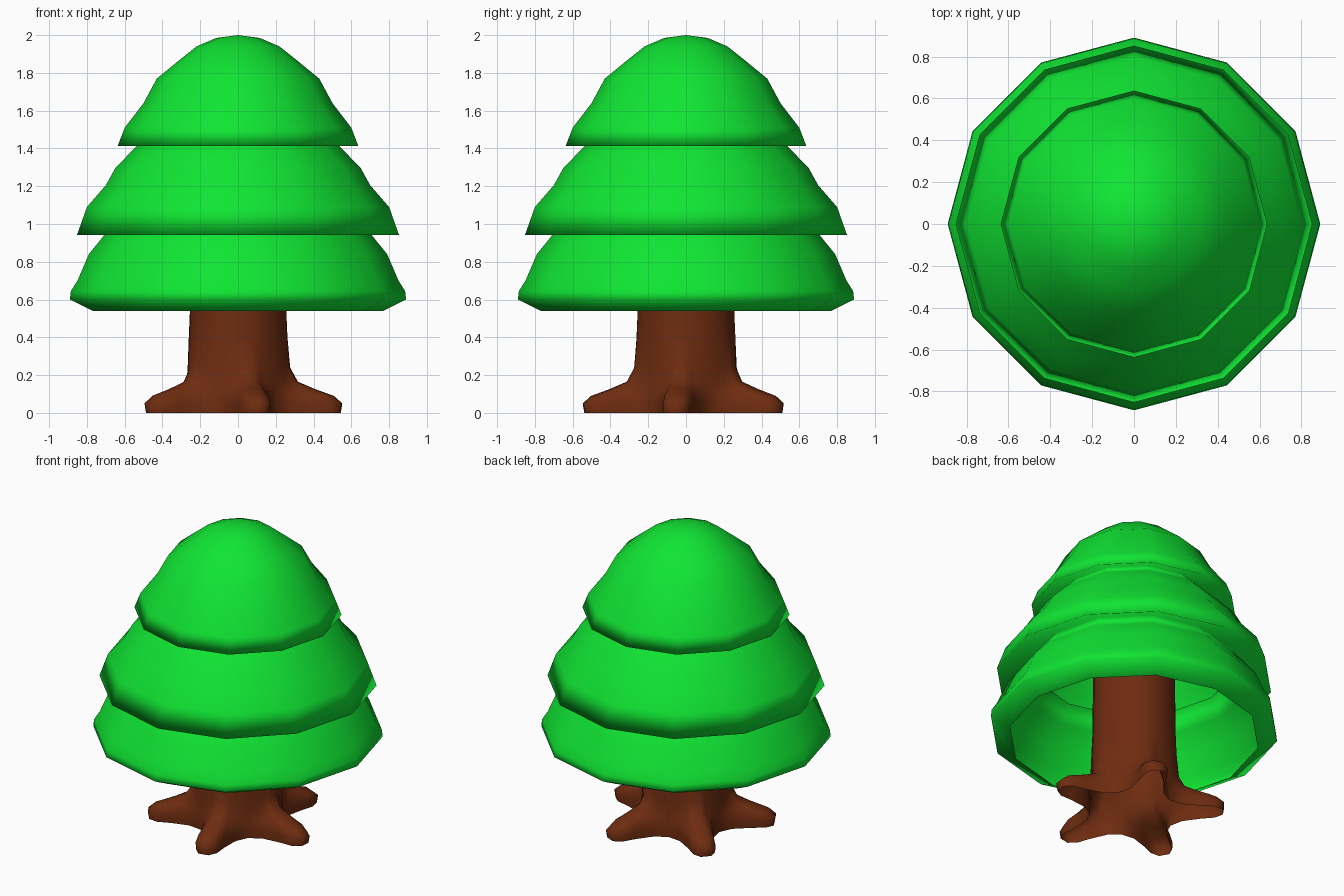
import bpy
from math import sin, cos, tau, radians

if "Cube" in bpy.data.objects:
    bpy.data.objects.remove(bpy.data.objects["Cube"])


def material(name, color):
    m = bpy.data.materials.new(name)
    m.diffuse_color = (*color, 1)
    m.use_nodes = True
    m.node_tree.nodes["Principled BSDF"].inputs["Base Color"].default_value = m.diffuse_color
    return m


def loft(name, rings, mat, cap_top=False):
    """Skin a stack of equal-length vertex rings, bottom to top."""
    n = len(rings[0])
    verts = [v for ring in rings for v in ring]
    faces = []
    for i in range(len(rings) - 1):
        for j in range(n):
            k = (j + 1) % n
            faces.append((i * n + j, i * n + k, (i + 1) * n + k, (i + 1) * n + j))
    if cap_top:
        verts.append((0, 0, 2.0))
        last = (len(rings) - 1) * n
        faces += [(last + j, last + (j + 1) % n, len(verts) - 1) for j in range(n)]
    me = bpy.data.meshes.new(name)
    me.from_pydata(verts, [], faces)
    me.materials.append(mat)
    me.shade_smooth()
    ob = bpy.data.objects.new(name, me)
    bpy.context.collection.objects.link(ob)
    return ob


green = material("leaf_green", (0.005, 0.78, 0.033))
brown = material("bark_brown", (0.155, 0.025, 0.005))

# Foliage: one 12-sided shell, folding inward under each tier, open below
profile = [
    (0.77, 0.54), (0.89, 0.60), (0.885, 0.645), (0.85, 0.70), (0.79, 0.84), (0.705, 0.945), (0.62, 1.05),
    (0.852, 0.943), (0.80, 1.09), (0.70, 1.205), (0.65, 1.295), (0.535, 1.415), (0.46, 1.49),
    (0.637, 1.413), (0.60, 1.51), (0.50, 1.64), (0.43, 1.77), (0.32, 1.86),
    (0.22, 1.94), (0.115, 1.985),
]
loft("foliage",
     [[(r * cos(tau * j / 12), r * sin(tau * j / 12), z) for j in range(12)] for r, z in profile],
     green, cap_top=True)

# Trunk: round column flaring into five rounded roots, open below
root_outline = [(-36, 0.27), (-20, 0.31), (-11, 0.42), (-8, 0.505), (-3.5, 0.553),
                (3.5, 0.553), (8, 0.505), (11, 0.42), (20, 0.31)]  # angle, radius
levels = [(0, 0.27, 0.97), (0.05, 0.27, 1), (0.09, 0.27, 0.84), (0.125, 0.27, 0.5), (0.165, 0.272, 0.16),
          (0.24, 0.268, 0.03), (0.40, 0.262, 0), (0.54, 0.256, 0), (1.0, 0.25, 0)]  # z, core, root amount
rings = []
for z, core, amount in levels:
    ring = []
    for i in range(5):
        for a, r in root_outline:
            t = radians(-78 + 72 * i + a)
            d = core + (r - 0.27) * amount
            ring.append((d * cos(t), d * sin(t), z))
    rings.append(ring)
loft("trunk", rings, brown)
